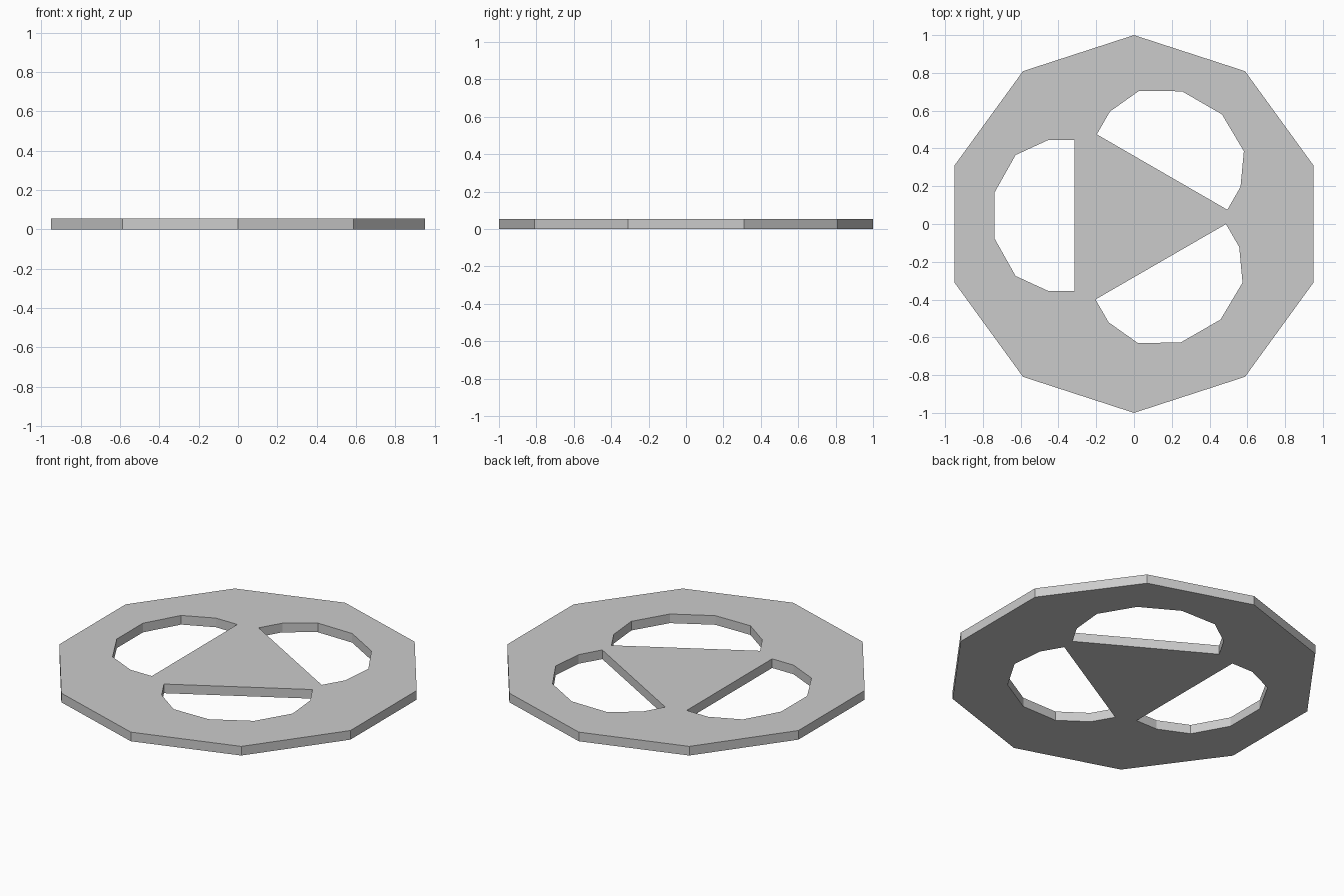
import bpy, bmesh, math
from mathutils import Vector

if "Cube" in bpy.data.objects:
    bpy.data.objects.remove(bpy.data.objects["Cube"])

THICKNESS = 0.054
# Half outline of a D-shaped opening: (outward from flat side, along flat side)
HALF = [(0.0, 0.399), (0.14, 0.399), (0.312, 0.32), (0.423, 0.122)]
D_SHAPE = HALF + [(u, -v) for u, v in reversed(HALF)]

bm = bmesh.new()


def add_loop(points):
    verts = [bm.verts.new((x, y, 0)) for x, y in points]
    for i, v in enumerate(verts):
        bm.edges.new((v, verts[(i + 1) % len(verts)]))


def add_opening(mid, degrees):
    a = math.radians(degrees)
    c, s = math.cos(a), math.sin(a)
    add_loop([(mid[0] + u * c - v * s, mid[1] + u * s + v * c) for u, v in D_SHAPE])


# Ten-sided rim
add_loop([(math.sin(i * math.pi / 5), math.cos(i * math.pi / 5)) for i in range(10)])

# Three openings around the central triangle
add_opening((-0.315, 0.045), 180)
add_opening((0.1485, 0.275), 60)
add_opening((0.1415, -0.20), -60)

# Fill between the outlines and raise to full thickness
bmesh.ops.triangle_fill(bm, use_beauty=True, use_dissolve=False,
                        edges=bm.edges[:], normal=Vector((0, 0, 1)))
res = bmesh.ops.extrude_face_region(bm, geom=bm.faces[:], use_keep_orig=True)
top = [g for g in res["geom"] if isinstance(g, bmesh.types.BMVert)]
bmesh.ops.translate(bm, verts=top, vec=(0, 0, THICKNESS))
bmesh.ops.recalc_face_normals(bm, faces=bm.faces[:])

mesh = bpy.data.meshes.new("pierced_plate")
bm.to_mesh(mesh)
bm.free()
plate = bpy.data.objects.new("pierced_plate", mesh)
bpy.context.collection.objects.link(plate)
